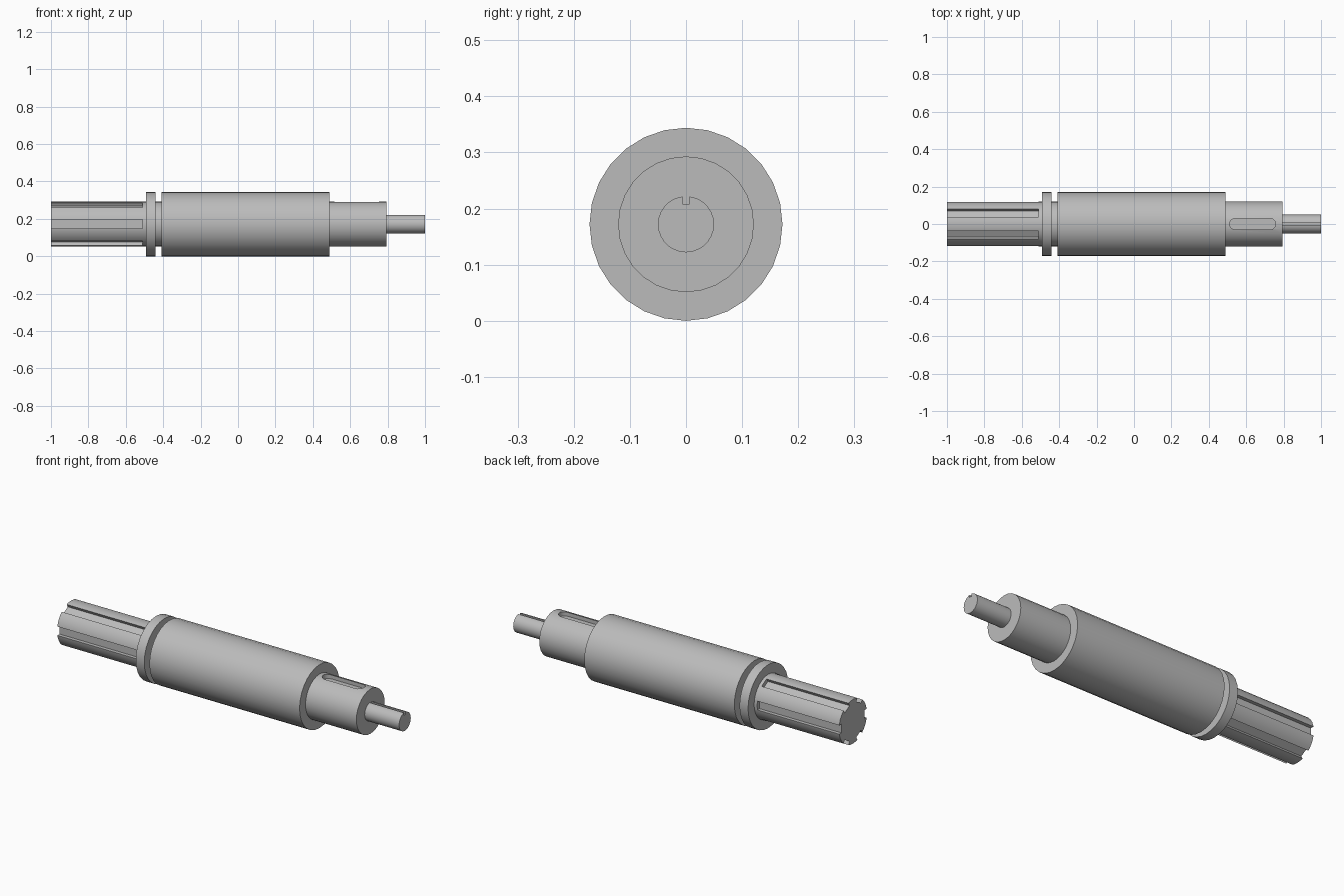
import bpy, bmesh, math
from mathutils import Matrix, Vector

cube = bpy.data.objects.get("Cube")
if cube:
    bpy.data.objects.remove(cube, do_unlink=True)

AXIS_Z = 0.172
SIDES = 28

steel = bpy.data.materials.new("steel grey")
steel.use_nodes = True
grey = (0.5, 0.5, 0.5, 1)
steel.diffuse_color = grey
steel.node_tree.nodes["Principled BSDF"].inputs["Base Color"].default_value = grey


def add_object(name, bm):
    bmesh.ops.recalc_face_normals(bm, faces=bm.faces[:])
    mesh = bpy.data.meshes.new(name)
    bm.to_mesh(mesh)
    bm.free()
    mesh.materials.append(steel)
    obj = bpy.data.objects.new(name, mesh)
    bpy.context.collection.objects.link(obj)
    obj.location.z = AXIS_Z
    return obj


def turned(name, sections):
    """Solid of revolution about x from (start, end, radius) sections."""
    bm = bmesh.new()
    rings = []
    for start, end, radius in sections:
        for x in (start, end):
            rings.append([bm.verts.new((x, radius * math.sin(a), radius * math.cos(a)))
                          for a in (math.tau * i / SIDES for i in range(SIDES))])
    for r0, r1 in zip(rings, rings[1:]):
        for i in range(SIDES):
            j = (i + 1) % SIDES
            bm.faces.new((r0[i], r0[j], r1[j], r1[i]))
    bm.faces.new(rings[0])
    bm.faces.new(rings[-1])
    return add_object(name, bm)


def slot(name, outline, bottom, top, angle=0):
    """Prism over an xy outline, swung about the shaft axis."""
    bm = bmesh.new()
    face = bm.faces.new([bm.verts.new((x, y, bottom)) for x, y in outline])
    out = bmesh.ops.extrude_face_region(bm, geom=[face])
    moved = [g for g in out["geom"] if isinstance(g, bmesh.types.BMVert)]
    bmesh.ops.translate(bm, verts=moved, vec=Vector((0, 0, top - bottom)))
    bm.transform(Matrix.Rotation(angle, 4, "X"))
    obj = add_object(name, bm)
    obj.hide_render = True
    return obj


def rectangle(x0, x1, half):
    return [(x0, -half), (x1, -half), (x1, half), (x0, half)]


def stadium(x0, x1, half, n=10):
    pts = []
    for cx, turn in ((x1 - half, -math.pi / 2), (x0 + half, math.pi / 2)):
        for i in range(n + 1):
            a = turn + math.pi * i / n
            pts.append((cx + half * math.cos(a), half * math.sin(a)))
    return pts


# Stepped shaft: spline end, collar, ring groove, main body, seat, tip
shaft = turned("stepped_shaft", [
    (-1, -0.492, 0.12), (-0.492, -0.441, 0.172), (-0.441, -0.41, 0.12),
    (-0.41, 0.489, 0.172), (0.489, 0.794, 0.121), (0.794, 1, 0.05)])

# Six spline grooves, one facing the front
cutters = [slot("spline_groove", rectangle(-1.1, -0.51, 0.024), 0.098, 0.16,
                math.pi / 2 + k * math.pi / 3) for k in range(6)]
# Rounded keyway in the seat and narrow slot along the tip
cutters.append(slot("seat_keyway", stadium(0.511, 0.757, 0.03), 0.096, 0.16))
cutters.append(slot("tip_slot", rectangle(0.795, 1.1, 0.0063), 0.036, 0.08))

bpy.ops.object.select_all(action="DESELECT")
shaft.select_set(True)
bpy.context.view_layer.objects.active = shaft
for cutter in cutters:
    mod = shaft.modifiers.new("cut", "BOOLEAN")
    mod.operation = "DIFFERENCE"
    mod.solver = "EXACT"
    mod.object = cutter
    bpy.ops.object.modifier_apply(modifier=mod.name)
    bpy.data.objects.remove(cutter, do_unlink=True)

bpy.ops.object.shade_smooth_by_angle(angle=math.radians(25))
